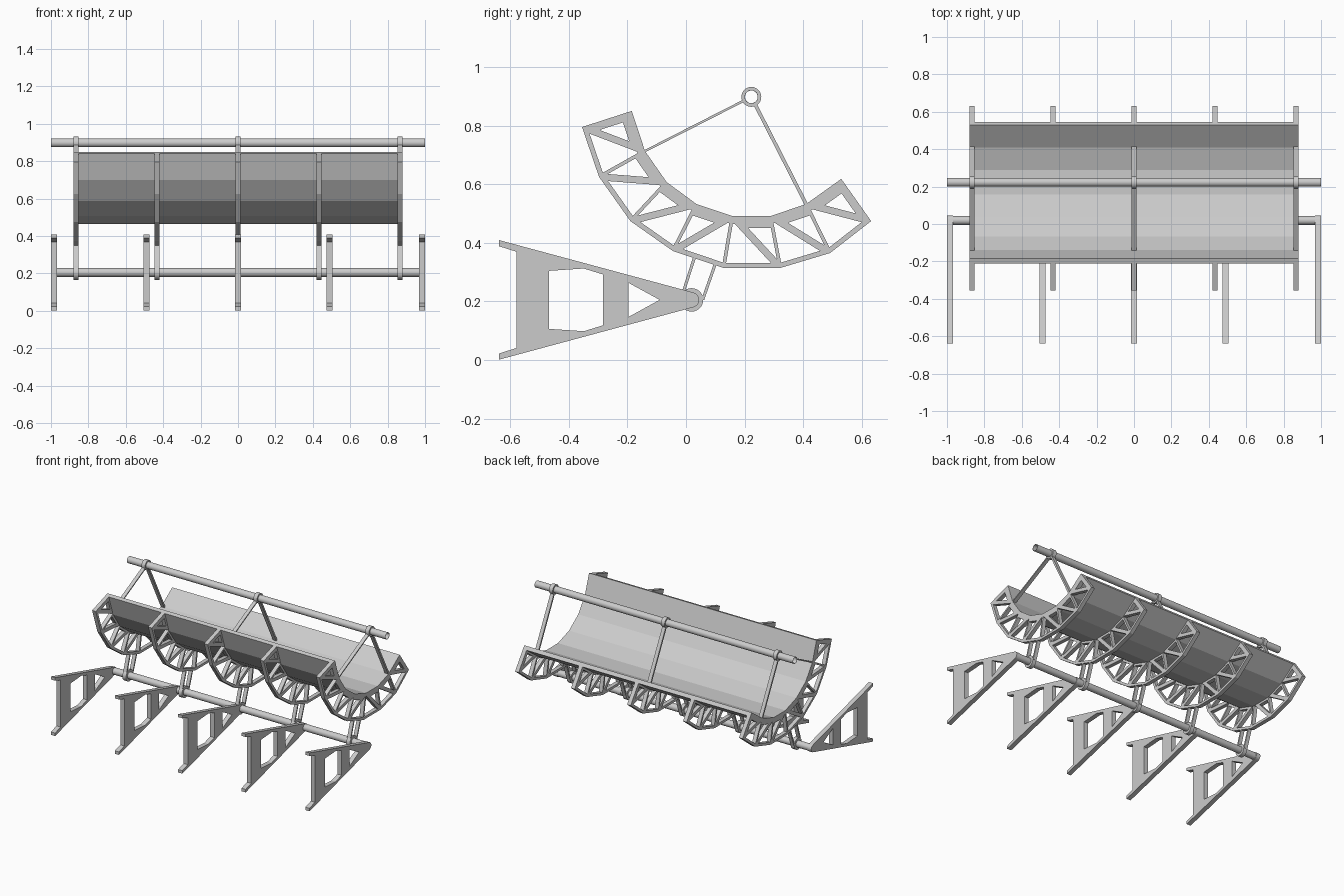
import bpy, bmesh, math
from mathutils import Matrix, Vector as V

if "Cube" in bpy.data.objects:
    bpy.data.objects.remove(bpy.data.objects["Cube"])

# maps profile (y, z) plane to world, extrusion along x
SIDE = Matrix(((0, 0, 1, 0), (1, 0, 0, 0), (0, 1, 0, 0), (0, 0, 0, 1)))


def plate(name, outline, holes, xs, width, smooth=False):
    """Filled y-z profile with holes, extruded along x and repeated at each x."""
    cu = bpy.data.curves.new(name, 'CURVE')
    cu.dimensions, cu.fill_mode, cu.extrude = '2D', 'BOTH', width / 2
    for loop in [outline] + holes:
        sp = cu.splines.new('POLY')
        sp.points.add(len(loop) - 1)
        for p, c in zip(sp.points, loop):
            p.co = (c[0], c[1], 0, 1)
        sp.use_cyclic_u = True
    tmp = bpy.data.objects.new(name + "_profile", cu)
    bpy.context.collection.objects.link(tmp)
    dg = bpy.context.evaluated_depsgraph_get()
    me = bpy.data.meshes.new_from_object(tmp.evaluated_get(dg))
    bpy.data.objects.remove(tmp)
    bm = bmesh.new()
    bm.from_mesh(me)
    bmesh.ops.remove_doubles(bm, verts=bm.verts, dist=1e-5)
    bmesh.ops.recalc_face_normals(bm, faces=bm.faces)
    for f in bm.faces:
        f.smooth = False
    bm.transform(SIDE)
    bm.to_mesh(me)
    bm.free()
    for i, x in enumerate(xs):
        ob = bpy.data.objects.new(f"{name}_{i + 1}" if len(xs) > 1 else name, me)
        ob.location.x = x
        bpy.context.collection.objects.link(ob)
        if smooth and i == 0:
            bpy.ops.object.select_all(action='DESELECT')
            ob.select_set(True)
            bpy.context.view_layer.objects.active = ob
            bpy.ops.object.shade_smooth_by_angle(angle=math.radians(35))


def circle(c, r, n=28):
    return [(c[0] + r * math.cos(2 * math.pi * k / n),
             c[1] + r * math.sin(2 * math.pi * k / n)) for k in range(n)]


def bar(a, b, w):
    a, b = V(a), V(b)
    d = (b - a).normalized()
    n = V((-d.y, d.x)) * w / 2
    return [a + n, b + n, b - n, a - n]


def inset(tri, offs):
    """Triangle with edge k (k -> k+1) moved inwards by offs[k]."""
    cen = (tri[0] + tri[1] + tri[2]) / 3
    lines = []
    for k in range(3):
        a, d = tri[k], (tri[(k + 1) % 3] - tri[k]).normalized()
        n = V((-d.y, d.x))
        if n.dot(cen - a) < 0:
            n = -n
        lines.append((a + n * offs[k], d))
    out = []
    for k in range(3):
        (p, d), (q, e) = lines[k - 1], lines[k]
        t = ((q.x - p.x) * e.y - (q.y - p.y) * e.x) / (d.x * e.y - d.y * e.x)
        out.append(p + d * t)
    return out


# truss nodes: outer and inner chords
O = [V(p) for p in [(-.355, .795), (-.297, .625), (-.19, .474), (-.045, .372),
                    (.128, .314), (.322, .314), (.492, .365), (.632, .474)]]
I = [V(p) for p in [(-.185, .85), (-.14, .713), (-.066, .607), (.036, .532),
                    (.158, .491), (.288, .491), (.41, .532), (.53, .618)]]
OUT, INN, THICK, THIN, END = .017, .041, .012, .006, .028
ribs_x = [-.866, -.433, 0, .433, .866]

# triangular openings of the truss rib
cells = []
for k in range(7):
    first = END if k == 0 else THIN
    last = END if k == 6 else THIN
    if k < 4:       # diagonal runs outer k -> inner k+1
        cells.append(inset([O[k], I[k], I[k + 1]], [first, INN, THICK]))
        cells.append(inset([O[k], O[k + 1], I[k + 1]], [OUT, last, THICK]))
    else:           # diagonal runs inner k -> outer k+1
        cells.append(inset([I[k], O[k], O[k + 1]], [first, OUT, THICK]))
        cells.append(inset([I[k], I[k + 1], O[k + 1]], [INN, last, THICK]))
plate("truss_rib", O + I[::-1], cells, ribs_x, .028)

# faceted trough reflector
back = [i + (o - i).normalized() * .027 for i, o in zip(I, O)]
plate("reflector", I + back[::-1], [], [0], 1.752)

# receiver tube with collars and flat struts
R = V((.223, .898))
strut_x = [-.866, 0, .866]
plate("receiver_tube", circle(R, .0235), [circle(R, .0215)], [0], 2, True)
plate("receiver_collar", circle(R, .034), [circle(R, .0235)], strut_x, .028, True)
for label, end, w in (("rear", I[1], .008), ("front", I[6], .012)):
    start = R + (end - R).normalized() * .031
    plate(f"receiver_strut_{label}", bar(start, end, w), [], strut_x, .026)

# pivot tube with collars and short links to the ribs
P = V((.019, .205))
plate("pivot_tube", circle(P, .0235), [], [0], 1.99, True)
plate("pivot_collar", circle(P, .04), [circle(P, .0235)], ribs_x, .028, True)
plate("pivot_link_a", bar((-.008, .236), (.029, .35), .01), [], ribs_x, .026)
plate("pivot_link_b", bar((.057, .205), (.1, .328), .01), [], ribs_x, .026)

# wedge-shaped feet with rounded tip and two openings
half = [(-.578, .164), (-.638, .183), (-.638, .204)]
tip = [(P.x + .026 * math.cos(math.radians(a)), P.y + .026 * math.sin(math.radians(a)))
       for a in range(75, -76, -15)]


def mirrored(pts):
    return [(y, P.y + d) for y, d in pts] + [(y, P.y - d) for y, d in reversed(pts)]


sides = mirrored(half)
foot = sides[:3] + tip + sides[3:]
window = mirrored([(-.468, .099), (-.349, .107), (-.284, .087)])
notch = [(-.196, P.y + .058), (-.09, P.y), (-.196, P.y - .058)]
plate("foot", foot, [window, notch], [-.984, -.49, 0, .49, .984], .032)
